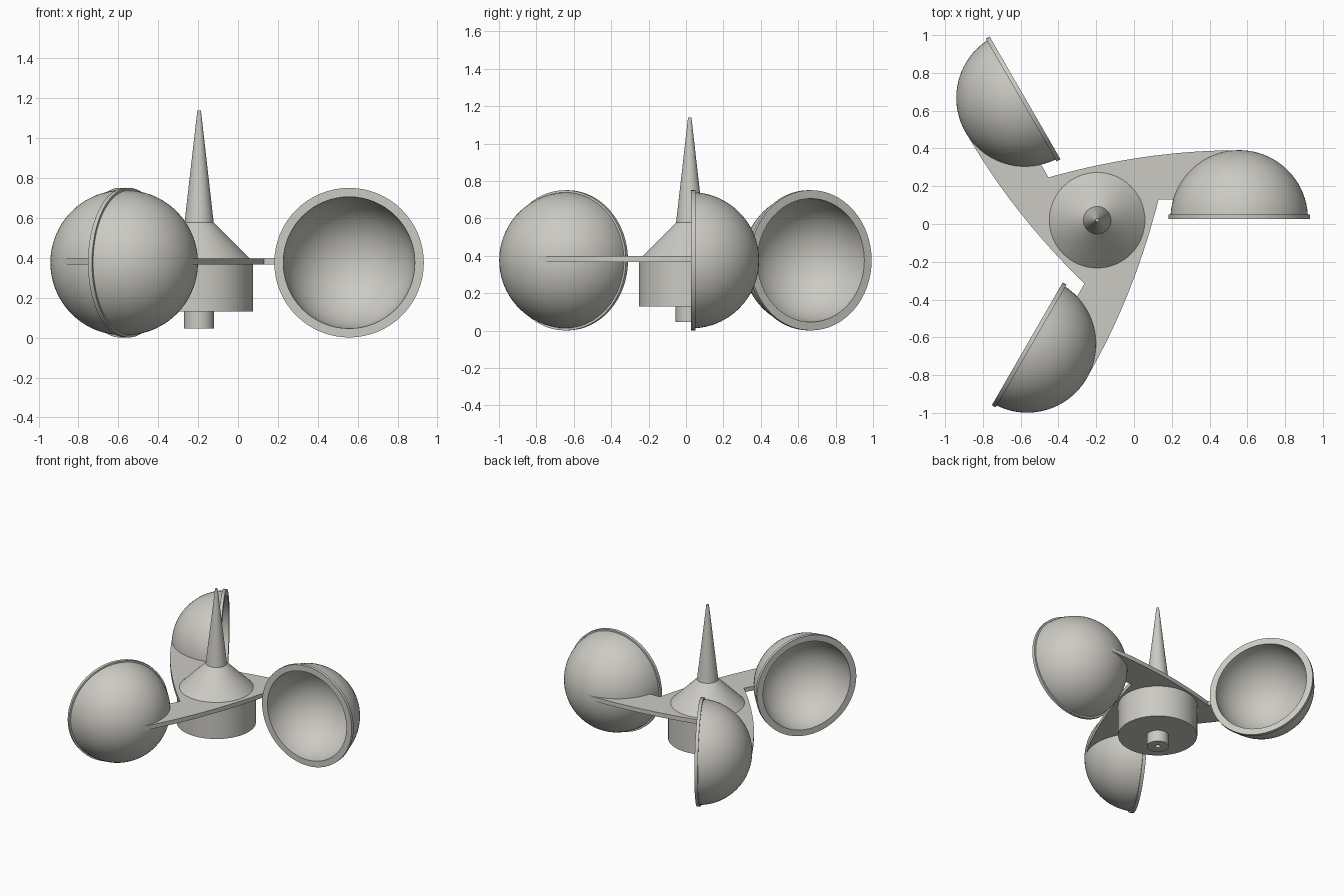
import bpy, bmesh
from math import sin, cos, pi, radians, sqrt
from mathutils import Matrix, Vector

cube = bpy.data.objects.get("Cube")
if cube:
    bpy.data.objects.remove(cube, do_unlink=True)

HUB = Vector((-0.195, 0.02, 0))
CUP = Vector((0.752, 0.007, 0.376))      # cup centre relative to the hub
SHELL = 0.348                            # radius inside the cup wall

grey = bpy.data.materials.new("warm_grey")
grey.use_nodes = True
colour = (0.60, 0.59, 0.545, 1)
grey.diffuse_color = colour
grey.node_tree.nodes["Principled BSDF"].inputs["Base Color"].default_value = colour


def finish(name, bm, matrix):
    bmesh.ops.remove_doubles(bm, verts=bm.verts, dist=1e-5)
    bmesh.ops.recalc_face_normals(bm, faces=bm.faces)
    mesh = bpy.data.meshes.new(name)
    bm.to_mesh(mesh)
    bm.free()
    mesh.materials.append(grey)
    obj = bpy.data.objects.new(name, mesh)
    bpy.context.collection.objects.link(obj)
    obj.matrix_world = matrix
    bpy.ops.object.select_all(action='DESELECT')
    obj.select_set(True)
    bpy.context.view_layer.objects.active = obj
    bpy.ops.object.shade_smooth_by_angle(angle=radians(25))
    return obj


def lathe(name, profile, matrix, steps=64):
    """Turn a (radius, height) profile around the z axis."""
    bm = bmesh.new()
    verts = [bm.verts.new((r, 0, z)) for r, z in profile]
    edges = [bm.edges.new(pair) for pair in zip(verts, verts[1:])]
    bmesh.ops.spin(bm, geom=verts + edges, axis=(0, 0, 1), cent=(0, 0, 0),
                   angle=2 * pi, steps=steps, use_duplicate=False)
    return finish(name, bm, matrix)


def quarter(radius, start, end, steps=20):
    angles = [start + (end - start) * i / steps for i in range(steps + 1)]
    return [(radius * cos(a), radius * sin(a)) for a in angles]


at_hub = Matrix.Translation(HUB)

# Hub with conical shoulder and tall tapered spike
lathe("hub", [(0, 0.13), (0.271, 0.13), (0.271, 0.38), (0.073, 0.578),
              (0.009, 1.14), (0, 1.14)], at_hub)

# Short shaft below the hub, with a small centre hole
lathe("shaft", [(0, 0.1), (0.018, 0.1), (0.018, 0.045), (0.075, 0.045),
                (0.075, 0.14), (0, 0.14)], at_hub, 40)

# Three hollow cups with a raised rim, open sides facing the same way round
outer = quarter(0.364, 0.023 / 0.364, pi / 2)
outer[-1] = (0, 0.364)
inner = quarter(0.33, pi / 2, 0)
inner[0] = (0, 0.33)
cup_profile = outer[::-1] + [(0.375, 0.023), (0.375, 0)] + inner[::-1]
for i in range(3):
    turn = Matrix.Rotation(i * 2 * pi / 3, 4, 'Z')
    lathe(f"cup_{i + 1}", cup_profile,
          at_hub @ turn @ Matrix.Translation(CUP) @ Matrix.Rotation(-pi / 2, 4, 'X'))

# Flat three-armed plate: straight inner edge, end in the cup wall, curved outer edge
low = 0.11
corner = Vector((0.325, low, 0))
turn = Matrix.Rotation(2 * pi / 3, 3, 'Z')
first_angle = pi - math_angle if (math_angle := radians(17.2)) else pi
arm = [corner]
arm += [Vector((CUP.x + x, CUP.y + y, 0)) for x, y in quarter(SHELL, first_angle, pi / 2, 10)]
start, bend, end = Vector((CUP.x, 0.37, 0)), Vector((0.26, 0.372, 0)), turn @ corner
for i in range(20):
    t = i / 20
    arm.append(start * (1 - t) ** 2 + bend * 2 * t * (1 - t) + end * t * t)

bm = bmesh.new()
outline = []
for i in range(3):
    spin = Matrix.Rotation(i * 2 * pi / 3, 3, 'Z')
    outline += [bm.verts.new(spin @ p + Vector((0, 0, 0.366))) for p in arm]
face = bm.faces.new(outline)
top = bmesh.ops.extrude_face_region(bm, geom=[face])
bmesh.ops.translate(bm, vec=(0, 0, 0.032),
                    verts=[g for g in top["geom"] if isinstance(g, bmesh.types.BMVert)])
finish("arm_plate", bm, at_hub)
